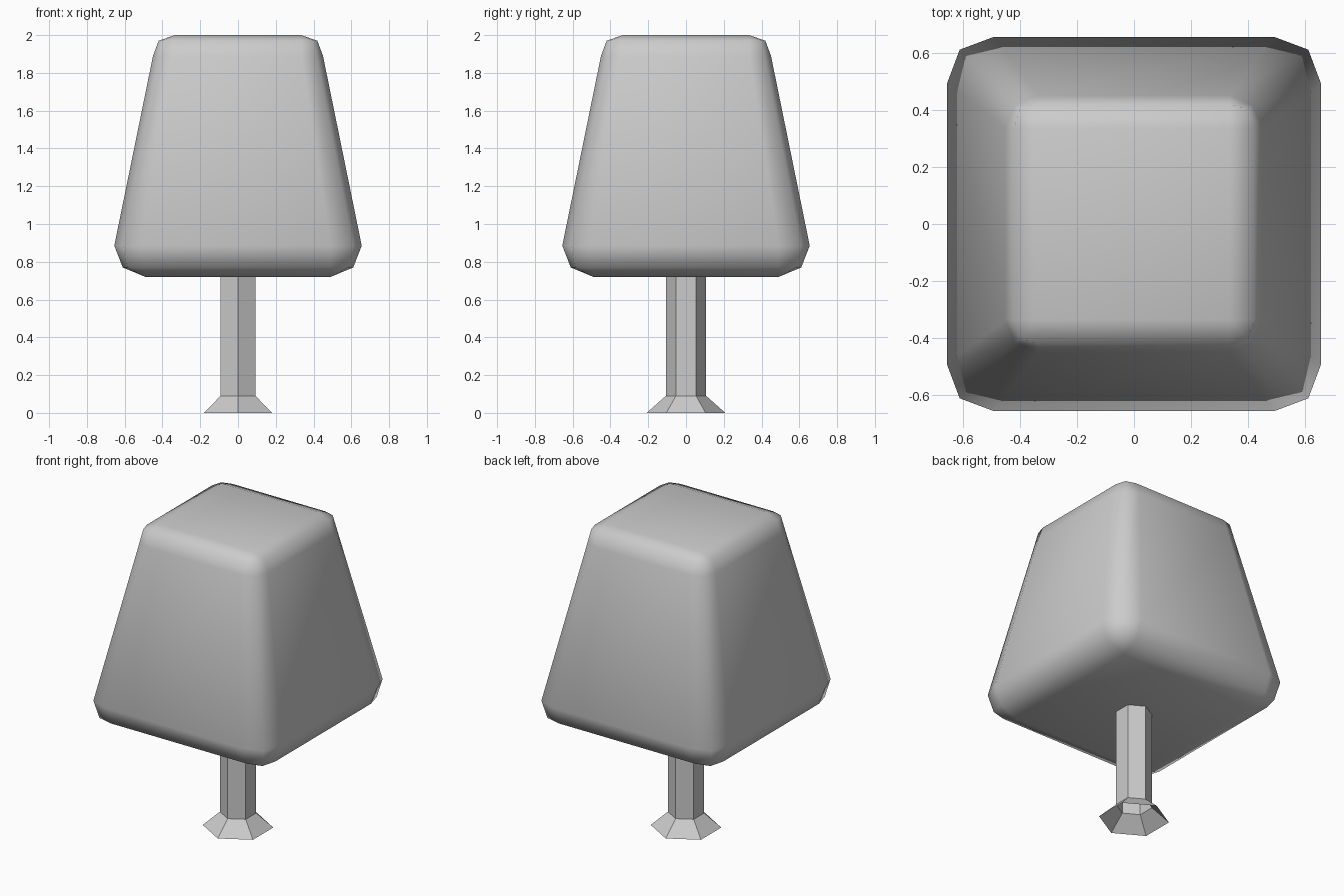
import bpy, bmesh, math

cube = bpy.data.objects.get("Cube")
if cube:
    bpy.data.objects.remove(cube, do_unlink=True)

grey = bpy.data.materials.new("light_grey")
grey.use_nodes = True
colour = (0.6, 0.6, 0.6, 1)
grey.diffuse_color = colour
grey.node_tree.nodes["Principled BSDF"].inputs["Base Color"].default_value = colour


def loft(name, rings, caps, smooth):
    """Skin a stack of equal-length rings into one object."""
    bm = bmesh.new()
    rows = [[bm.verts.new(p) for p in ring] for ring in rings]
    n = len(rows[0])
    for low, high in zip(rows, rows[1:]):
        for i in range(n):
            j = (i + 1) % n
            bm.faces.new((low[i], low[j], high[j], high[i]))
    if caps:
        bm.faces.new(rows[0][::-1])
        bm.faces.new(rows[-1])
    bmesh.ops.remove_doubles(bm, verts=bm.verts, dist=0.0005)
    for f in bm.faces:
        f.smooth = smooth
    mesh = bpy.data.meshes.new(name)
    bm.to_mesh(mesh)
    bm.free()
    mesh.materials.append(grey)
    obj = bpy.data.objects.new(name, mesh)
    bpy.context.collection.objects.link(obj)
    return obj


def rounded_square(z, flat, half, corner):
    """Square ring whose corners are cut by a two-step bevel."""
    ring = []
    for x, y in ((half, -flat), (half, flat), (corner, corner)):
        ring.append((x, y))
    points = []
    for k in range(4):
        c, s = round(math.cos(k * math.pi / 2)), round(math.sin(k * math.pi / 2))
        points += [(x * c - y * s, x * s + y * c, z) for x, y in ring]
    return points


def hexagon(z, r):
    return [(r * math.sin(-a), r * math.cos(a), z)
            for a in (k * math.pi / 3 for k in range(6))]


# Tapered, softly bevelled crown
loft("crown", [
    rounded_square(0.72, 0.49, 0.49, 0.49),
    rounded_square(0.77, 0.49, 0.61, 0.585),
    rounded_square(0.885, 0.49, 0.655, 0.61),
    rounded_square(1.89, 0.335, 0.45, 0.415),
    rounded_square(1.97, 0.335, 0.42, 0.40),
    rounded_square(2.0, 0.335, 0.335, 0.335),
], caps=True, smooth=True)

# Open six-sided trunk with a flared foot
loft("trunk", [hexagon(0, 0.208), hexagon(0.09, 0.107), hexagon(0.75, 0.107)],
     caps=False, smooth=False)
